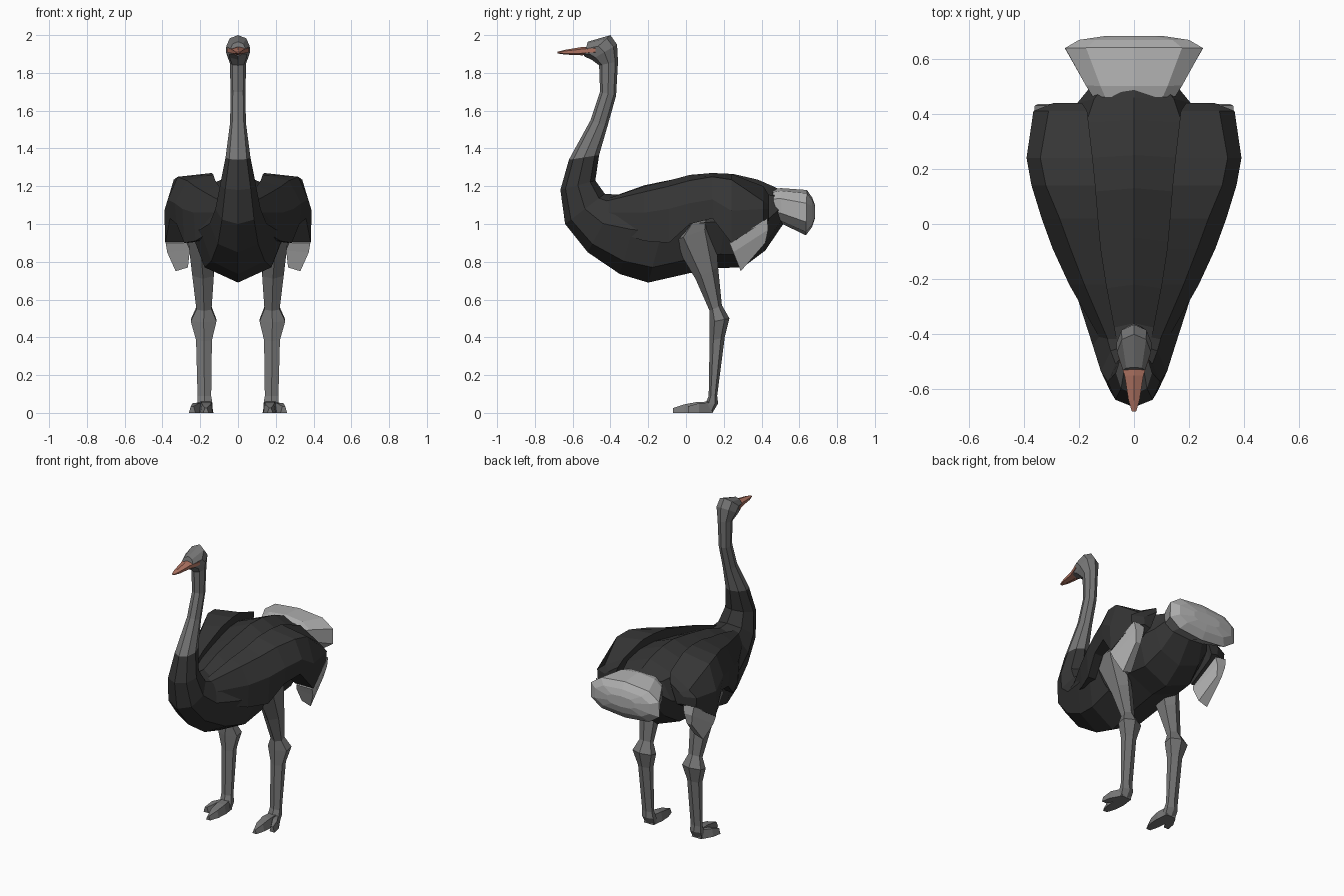
import bpy, bmesh, math
from mathutils import Vector


def material(name, rgb):
    m = bpy.data.materials.new(name)
    m.diffuse_color = (*rgb, 1)
    return m


DARK = material("dark_plumage", (0.036, 0.036, 0.036))
GREY = material("grey_skin", (0.18, 0.18, 0.18))
PALE = material("pale_feathers", (0.44, 0.44, 0.44))
BEAK = material("beak_orange", (0.42, 0.17, 0.12))


def oval(y0, z0, y1, z1, w, cx=0.0, n=8, p=1.0):
    """Ring spanning (y0,z0) to (y1,z1) in the side view, half width w in x."""
    mid = Vector((cx, (y0 + y1) / 2, (z0 + z1) / 2))
    half = Vector((0, (y0 - y1) / 2, (z0 - z1) / 2))
    wide = max(abs(math.sin(2 * math.pi * k / n)) for k in range(n))
    soft = lambda v: math.copysign(abs(v) ** p, v) if abs(v) > 1e-6 else 0.0
    ring = []
    for k in range(n):
        a = 2 * math.pi * k / n
        ring.append(mid + half * soft(math.cos(a))
                    + Vector((w * soft(math.sin(a) / wide), 0, 0)))
    return ring


def loft(name, rings, mats, mirror=False, split=0):
    """Skin rings into a closed flat-shaded part; bands from split on use mats[1]."""
    bm = bmesh.new()
    loops = [[bm.verts.new(p) for p in r] for r in rings]
    n = len(rings[0])
    for i, (a, b) in enumerate(zip(loops, loops[1:])):
        for k in range(n):
            f = bm.faces.new((a[k], a[(k + 1) % n], b[(k + 1) % n], b[k]))
            f.material_index = 1 if split and i >= split else 0
    bm.faces.new(loops[0])
    bm.faces.new(loops[-1]).material_index = 1 if split else 0
    bmesh.ops.recalc_face_normals(bm, faces=bm.faces)
    me = bpy.data.meshes.new(name)
    bm.to_mesh(me)
    bm.free()
    for m in mats:
        me.materials.append(m)
    ob = bpy.data.objects.new(name, me)
    bpy.context.collection.objects.link(ob)
    if mirror:
        ob.modifiers.new("mirror", 'MIRROR')
    return ob


# Head, neck and body in one skin: grey down to the neck base, then dark
loft("head_neck_and_body", [oval(*r) for r in (
    (-.54, 1.89, -.52, 1.965, .04),
    (-.53, 1.883, -.40, 2.0, .062),
    (-.50, 1.87, -.365, 1.95, .064),
    (-.46, 1.84, -.36, 1.86, .043),
    (-.455, 1.70, -.37, 1.68, .039),
    (-.505, 1.55, -.415, 1.52, .042),
    (-.62, 1.34, -.46, 1.365, .066),
    (-.665, 1.18, -.48, 1.23, .095),
    (-.64, 1.0, -.43, 1.16, .12),
    (-.52, .85, -.36, 1.155, .15),
    (-.35, .735, -.22, 1.205, .20),
    (-.20, .69, -.05, 1.24, .25),
    (.02, .74, .13, 1.27, .27),
    (.17, .767, .25, 1.265, .27),
    (.30, .77, .38, 1.235, .245),
    (.42, .86, .46, 1.20, .205),
    (.515, 1.0, .50, 1.18, .15))], [GREY, DARK], split=6)

# Beak
loft("beak", [oval(*r, n=6) for r in (
    (-.48, 1.90, -.48, 1.94, .058),
    (-.55, 1.893, -.55, 1.937, .034),
    (-.64, 1.897, -.64, 1.922, .02),
    (-.68, 1.903, -.68, 1.912, .008))], [BEAK])

# Tail fan
loft("tail", [oval(*r, n=10, p=.75) for r in (
    (.47, 1.02, .46, 1.18, .15),
    (.51, 1.0, .50, 1.19, .175),
    (.635, .94, .64, 1.18, .25),
    (.668, .985, .668, 1.14, .20),
    (.683, 1.03, .683, 1.10, .10))], [PALE])

# Folded wings: five-point sections along y (x, z pairs)
wing = (
    (-.43, ((.06, 1.13), (.09, 1.12), (.115, 1.06), (.115, .98), (.07, .98))),
    (-.22, ((.10, 1.20), (.18, 1.17), (.235, 1.06), (.225, .91), (.12, .91))),
    (-.09, ((.12, 1.23), (.23, 1.20), (.295, 1.08), (.285, .90), (.15, .91))),
    (.02, ((.13, 1.26), (.27, 1.23), (.335, 1.11), (.325, 1.0), (.17, 1.0))),
    (.14, ((.14, 1.27), (.32, 1.25), (.372, 1.13), (.36, 1.03), (.2, 1.03))),
    (.24, ((.15, 1.265), (.34, 1.235), (.39, 1.07), (.385, .90), (.25, .90))),
    (.41, ((.17, 1.20), (.31, 1.12), (.365, 1.08), (.36, 1.01), (.25, 1.0))),
    (.44, ((.19, 1.15), (.26, 1.10), (.29, 1.08), (.285, 1.03), (.24, 1.02))))
loft("wings", [[Vector((x, y, z)) for x, z in pts] for y, pts in wing], [DARK], True)

# Pale wing tips hanging below the rear edge
tip = (((.383, .23, .90), (.36, .43, 1.03), (.28, .43, 1.02), (.27, .23, .90)),
       ((.375, .25, .85), (.35, .435, .97), (.29, .435, .97), (.255, .25, .86)),
       ((.33, .29, .75), (.335, .42, .90), (.30, .42, .90), (.265, .29, .77)))
loft("wing_tips", [[Vector(p) for p in r] for r in tip], [PALE], True)

# Legs
loft("legs", [oval(*r, n=6) for r in (
    (0, .995, .14, 1.04, .06, .21),
    (-.07, .91, .155, .99, .066, .20),
    (.05, .71, .17, .77, .057, .185),
    (.125, .54, .19, .57, .04, .18),
    (.125, .48, .23, .50, .068, .182),
    (.125, .38, .205, .40, .042, .18),
    (.12, .09, .165, .09, .036, .178),
    (.10, .04, .17, .05, .04, .175),
    (.10, .0, .14, .0, .036, .175))], [GREY], True)


def toe(name, sections):
    loft(name, [[Vector((x0, y, z0)), Vector((x1, y, z0)),
                 Vector((x1 - .01, y, z1)), Vector((x0 + .01, y, z1))]
                for x0, x1, y, z0, z1 in sections], [GREY], True)


# Two toes on each foot
toe("main_toes", ((.14, .21, .14, 0, .06), (.13, .205, .06, 0, .058),
                  (.135, .20, -.01, 0, .045), (.155, .185, -.07, 0, .025)))
toe("outer_toes", ((.17, .215, .13, 0, .055), (.195, .25, .07, 0, .052),
                   (.225, .26, .01, 0, .035)))
